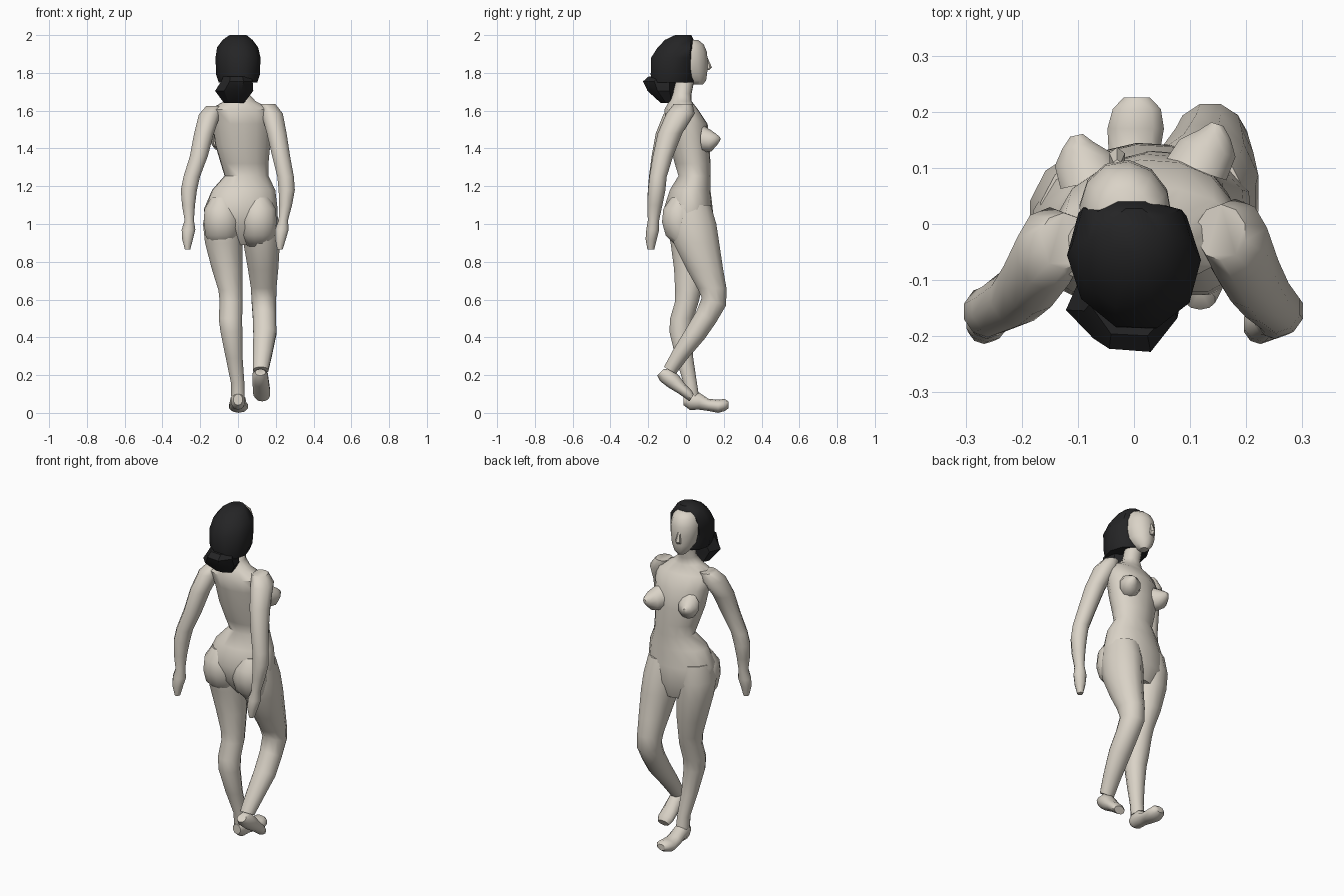
import bpy, bmesh, math
from mathutils import Matrix, Vector


def material(name, rgb):
    m = bpy.data.materials.new(name)
    m.diffuse_color = (*rgb, 1)
    return m


SKIN = material("pale clay", (0.70, 0.65, 0.57))
HAIR = material("black hair", (0.018, 0.018, 0.019))


def loft(name, rings, mat=SKIN, sides=12, yaw=0, front=None, angle=50):
    """Skin elliptical rings (x, y, z, rx, ry, tilt about x in degrees)."""
    bm = bmesh.new()
    loops = []
    for x, y, z, rx, ry, *tilt in rings:
        rot = Matrix.Rotation(math.radians(yaw), 3, 'Z') @ \
            Matrix.Rotation(math.radians(tilt[0] if tilt else 0), 3, 'X')
        loop = []
        for i in range(sides):
            a = 2 * math.pi * (i + 0.5) / sides
            p = Vector((x, y, z)) + rot @ Vector((rx * math.cos(a), ry * math.sin(a), 0))
            if front is not None:
                p.y = min(p.y, front)
            loop.append(bm.verts.new(p))
        loops.append(loop)
    for a, b in zip(loops, loops[1:]):
        for i in range(sides):
            j = (i + 1) % sides
            bm.faces.new((a[i], a[j], b[j], b[i]))
    bm.faces.new(loops[0][::-1])
    bm.faces.new(loops[-1])
    bmesh.ops.recalc_face_normals(bm, faces=bm.faces)
    me = bpy.data.meshes.new(name)
    bm.to_mesh(me)
    bm.free()
    ob = bpy.data.objects.new(name, me)
    bpy.context.collection.objects.link(ob)
    me.materials.append(mat)
    bpy.ops.object.select_all(action='DESELECT')
    ob.select_set(True)
    bpy.context.view_layer.objects.active = ob
    bpy.ops.object.shade_smooth_by_angle(angle=math.radians(angle))
    return ob


# Torso from neck to crotch
loft("torso", [
    (0.0, 0.0, 1.78, .048, .048), (0.005, -.02, 1.69, .05, .05),
    (.01, -.03, 1.65, .085, .06), (.015, -.025, 1.605, .17, .09),
    (.02, .005, 1.53, .16, .11), (.025, .02, 1.42, .148, .105),
    (.035, .035, 1.32, .128, .095), (.045, .045, 1.255, .118, .085),
    (.03, .022, 1.18, .17, .108), (.015, .012, 1.08, .198, .13),
    (.015, .025, .98, .19, .12), (.02, .045, .89, .12, .07)], sides=14, yaw=5)

# Breasts
for side, x, y, dx in (("left", -.075, .075, -.025), ("right", .11, .095, .035)):
    loft(side + "_breast", [
        (x, y, 1.45, .06, .07, 90), (x + dx * .6, y + .04, 1.44, .055, .055, 90),
        (x + dx, y + .065, 1.445, .03, .032, 90),
        (x + dx * 1.1, y + .083, 1.45, .012, .012, 90)], sides=10, yaw=-dx * 500)

# Buttocks
for side, x in (("left", -.085), ("right", .108)):
    loft(side + "_buttock", [
        (x, -.02, 1.14, .06, .06), (x, -.035, 1.08, .095, .088),
        (x, -.04, 1.01, .1, .09), (x, -.03, .94, .09, .08),
        (x, 0, .88, .06, .05)], sides=12)

# Standing leg and foot
loft("standing_leg", [
    (-.07, .01, 1.1, .1, .11), (-.083, .01, 1.0, .106, .12),
    (-.076, .02, .9, .102, .105), (-.057, .022, .76, .084, .088),
    (-.04, .012, .65, .066, .072), (-.036, .005, .59, .063, .065),
    (-.04, -.022, .5, .064, .064), (-.035, -.03, .43, .06, .06),
    (-.02, -.008, .29, .046, .048), (-.002, .022, .16, .037, .037),
    (.0, .03, .09, .037, .04)])
loft("standing_foot", [
    (.0, -.012, .07, .025, .03, 90), (.0, .02, .066, .04, .05, 90),
    (.0, .07, .062, .042, .045, 90), (.0, .12, .042, .047, .032, 90),
    (.003, .17, .035, .053, .035, 90), (.005, .205, .042, .045, .032, 90),
    (.005, .225, .042, .025, .018, 90)], sides=10)

# Bent leg and raised-heel foot
loft("bent_leg", [
    (.105, .02, 1.1, .1, .115), (.116, .035, 1.0, .104, .13),
    (.125, .055, .9, .1, .125), (.133, .1, .76, .083, .1),
    (.136, .137, .66, .07, .08), (.137, .148, .59, .067, .07, -18),
    (.14, .108, .51, .064, .062, -32), (.142, .05, .42, .063, .058, -32),
    (.13, -.03, .31, .052, .046, -32), (.12, -.085, .225, .042, .038, -30)])
loft("bent_foot", [
    (.118, -.135, .215, .028, .025, 45), (.118, -.105, .2, .042, .045, 45),
    (.12, -.065, .165, .045, .042, 45), (.124, -.02, .125, .047, .03, 50),
    (.126, .012, .1, .047, .028, 60), (.128, .03, .08, .035, .022, 60)], sides=10)

# Arms with mitten hands
loft("left_arm", [
    (-.125, -.03, 1.625, .045, .05), (-.15, -.045, 1.58, .06, .075),
    (-.18, -.095, 1.48, .055, .065), (-.207, -.128, 1.36, .05, .054),
    (-.245, -.15, 1.25, .046, .046), (-.26, -.156, 1.18, .045, .046),
    (-.262, -.165, 1.1, .036, .04), (-.258, -.172, 1.02, .026, .03),
    (-.262, -.176, .97, .038, .034), (-.267, -.184, .92, .03, .03),
    (-.267, -.186, .865, .015, .018)], sides=10)
loft("right_arm", [
    (.155, -.015, 1.635, .045, .05), (.18, -.03, 1.585, .06, .075),
    (.205, -.085, 1.48, .055, .065), (.228, -.122, 1.36, .05, .054),
    (.252, -.148, 1.25, .046, .046), (.258, -.155, 1.18, .045, .046),
    (.252, -.165, 1.1, .036, .04), (.24, -.172, 1.02, .026, .03),
    (.232, -.176, .97, .038, .034), (.225, -.184, .92, .03, .03),
    (.222, -.186, .865, .015, .018)], sides=10)

# Head and nose
loft("head", [
    (-.015, .06, 1.738, .025, .03), (-.015, .052, 1.76, .045, .055),
    (-.015, .035, 1.8, .07, .078), (-.015, .025, 1.86, .082, .09),
    (-.015, .02, 1.91, .082, .092), (-.012, .015, 1.95, .07, .08),
    (-.01, .01, 1.975, .045, .055)], yaw=10)
loft("nose", [
    (-.03, .105, 1.88, .008, .01), (-.03, .115, 1.83, .016, .022),
    (-.03, .108, 1.815, .014, .014)], sides=6)

# Bobbed hair cut straight around the face, with a flick at the nape
loft("hair", [
    (0, -.07, 1.75, .1, .12), (0, -.065, 1.79, .114, .128),
    (0, -.06, 1.88, .118, .132), (-.002, -.04, 1.935, .108, .115),
    (-.002, -.03, 1.975, .078, .085), (0, -.015, 2.0, .045, .045)],
    HAIR, sides=10, yaw=18, front=.04)
loft("nape_flick", [
    (-.005, -.13, 1.78, .075, .075), (-.005, -.14, 1.755, .085, .095),
    (-.018, -.135, 1.705, .105, .075), (-.02, -.1, 1.64, .055, .035)],
    HAIR, sides=7, yaw=10, angle=30)
